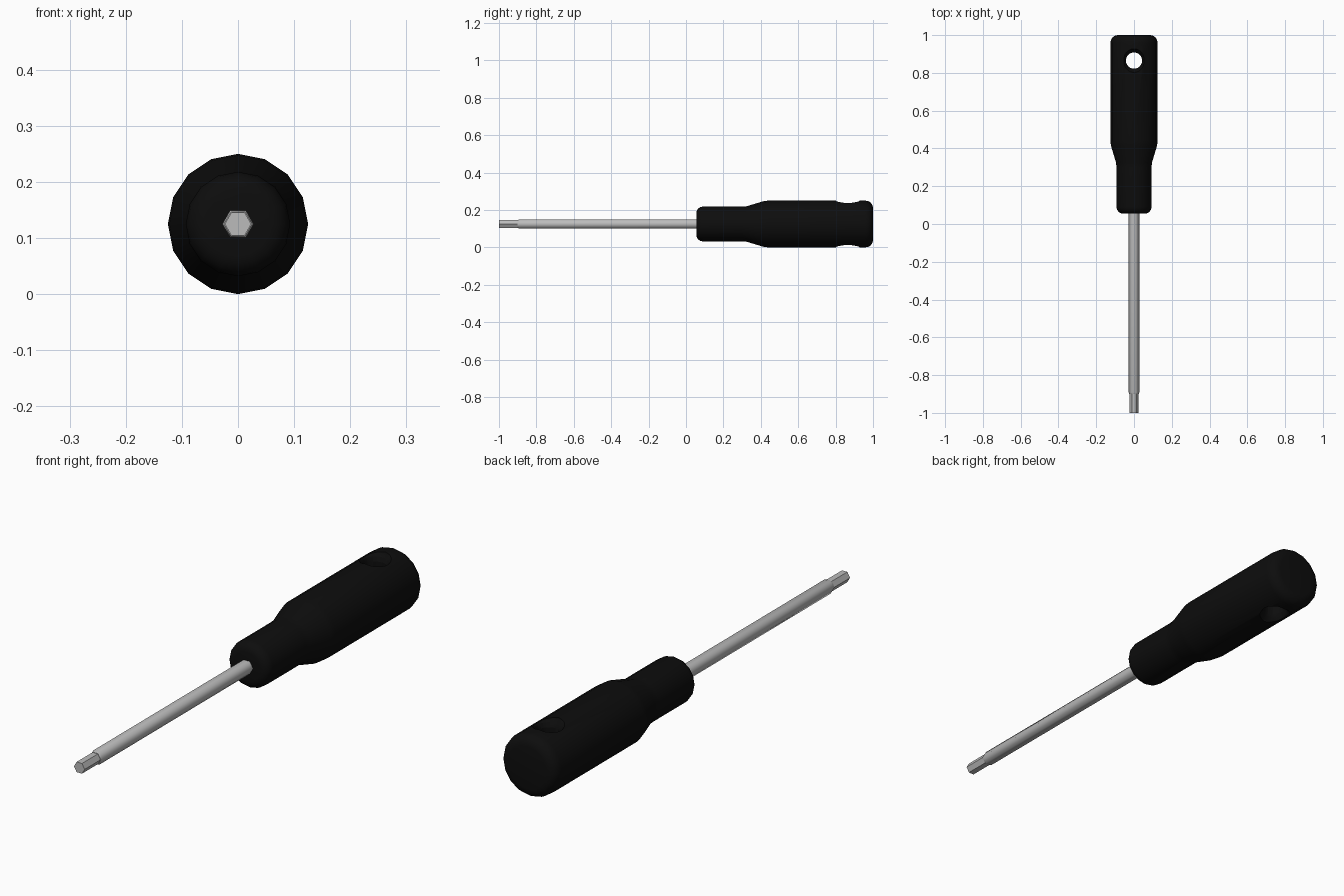
import bpy, math
from mathutils import Matrix

cube = bpy.data.objects.get("Cube")
if cube:
    bpy.data.objects.remove(cube)

AXIS_Z = 0.125


def material(name, value, rough):
    m = bpy.data.materials.new(name)
    m.use_nodes = True
    colour = (value, value, value, 1)
    m.diffuse_color = colour
    bsdf = m.node_tree.nodes["Principled BSDF"]
    bsdf.inputs["Base Color"].default_value = colour
    bsdf.inputs["Roughness"].default_value = rough
    return m


def lathe(name, profile, sides, mat, upright=False):
    """Turn (radius, distance) pairs into a capped solid along y, or along z."""
    verts, faces = [], []
    for r, d in profile:
        for i in range(sides):
            a = math.tau * i / sides
            u, v = r * math.cos(a), r * math.sin(a)
            verts.append((u, v, d) if upright else (u, d, -v))
    for k in range(len(profile) - 1):
        for i in range(sides):
            j = (i + 1) % sides
            a, b = k * sides, (k + 1) * sides
            faces.append((a + i, a + j, b + j, b + i))
    faces.append(tuple(reversed(range(sides))))
    faces.append(tuple(range(len(verts) - sides, len(verts))))
    mesh = bpy.data.meshes.new(name)
    mesh.from_pydata(verts, [], faces)
    mesh.transform(Matrix.Translation((0, 0, AXIS_Z)))
    mesh.materials.append(mat)
    obj = bpy.data.objects.new(name, mesh)
    bpy.context.collection.objects.link(obj)
    return obj


def corner(r, d, size, start, steps=4):
    """Quarter-round profile points around a centre, starting at an angle."""
    return [(r + size * math.cos(a), d + size * math.sin(a))
            for a in (math.radians(start + 90 * i / steps) for i in range(steps + 1))]


def smooth(obj, degrees):
    bpy.ops.object.select_all(action="DESELECT")
    obj.select_set(True)
    bpy.context.view_layer.objects.active = obj
    bpy.ops.object.shade_smooth_by_angle(angle=math.radians(degrees))


black = material("black rubber", 0.004, 0.6)
steel = material("grey steel", 0.5, 0.5)

# Grip: slim neck flaring to a thick rounded body
grip = corner(0.058, 0.09, 0.035, -90)
grip += [(0.093, 0.3), (0.095, 0.325), (0.122, 0.415), (0.125, 0.44)]
grip += corner(0.085, 0.96, 0.04, 0)
handle = lathe("handle", grip, 16, black)

# Hanging hole with softened rims
hole = [(0.065, -0.14), (0.062, -0.12), (0.05, -0.107), (0.043, -0.09)]
hole += [(r, -d) for r, d in reversed(hole)]
cutter = lathe("hole_cutter", hole, 24, black, upright=True)
cutter.location.y = 0.865
cutter.hide_render = True
cutter.hide_set(True)
cut = handle.modifiers.new("hanging hole", "BOOLEAN")
cut.operation = "DIFFERENCE"
cut.solver = "EXACT"
cut.object = cutter
bpy.context.view_layer.update()
smooth(handle, 40)
bpy.ops.object.modifier_apply(modifier=cut.name)
bpy.data.objects.remove(cutter)
smooth(handle, 40)

# Steel shaft with a stepped hexagonal driving tip
shaft = lathe("shaft", [(0.025, -0.9), (0.028, -0.892), (0.028, 0.1)], 6, steel)
smooth(shaft, 62)
tip = lathe("hex_tip", [(0.0235, -1), (0.0235, -0.88)], 6, steel)
smooth(tip, 30)
